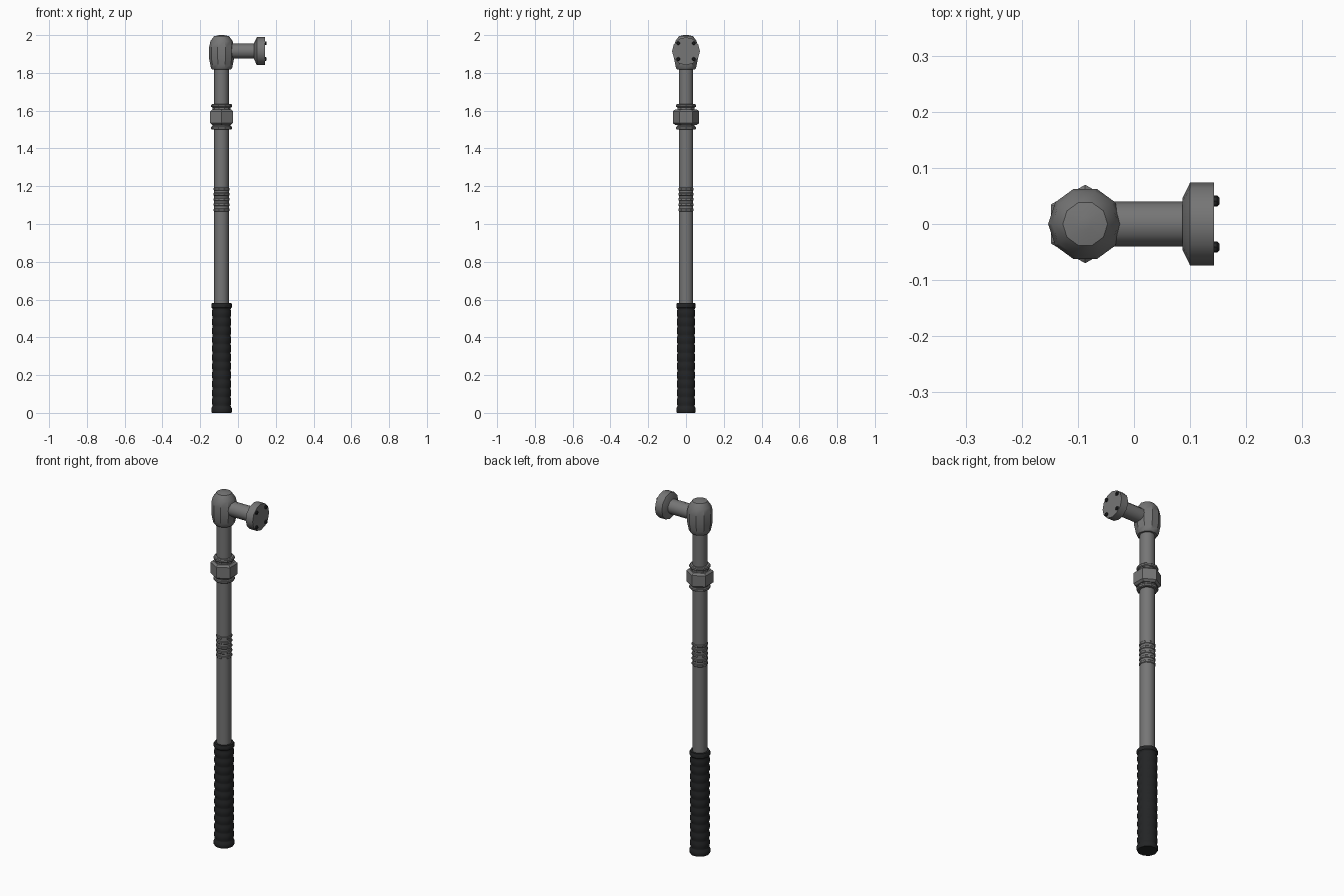
import bpy, math
from mathutils import Matrix, Vector

default = bpy.data.objects.get("Cube")
if default:
    bpy.data.objects.remove(default, do_unlink=True)


def make_material(name, r, g, b):
    mat = bpy.data.materials.new(name)
    mat.use_nodes = True
    mat.diffuse_color = (r, g, b, 1)
    mat.node_tree.nodes["Principled BSDF"].inputs["Base Color"].default_value = (r, g, b, 1)
    return mat


steel = make_material("grey steel", 0.18, 0.18, 0.18)
rubber = make_material("black rubber", 0.017, 0.018, 0.019)

POLE_X = -0.087
UPRIGHT = Matrix.Translation((POLE_X, 0, 0))
ARM_Z = 1.915
SIDEWAYS = Matrix.Translation((0, 0, ARM_Z)) @ Matrix.Rotation(math.pi / 2, 4, "Y")


def lathe(name, profile, mat, sides=10, place=UPRIGHT, turn=0.0, angle=35):
    """Closed solid of revolution from (radius, height) pairs."""
    verts, faces = [], []
    for r, h in profile:
        for i in range(sides):
            a = turn + math.tau * i / sides
            verts.append(place @ Vector((r * math.cos(a), r * math.sin(a), h)))
    for j in range(len(profile) - 1):
        for i in range(sides):
            k = (i + 1) % sides
            a, b = j * sides, (j + 1) * sides
            faces.append((a + i, a + k, b + k, b + i))
    faces.append(tuple(reversed(range(sides))))
    faces.append(tuple(range(len(verts) - sides, len(verts))))
    mesh = bpy.data.meshes.new(name)
    mesh.from_pydata(verts, [], faces)
    mesh.materials.append(mat)
    obj = bpy.data.objects.new(name, mesh)
    bpy.context.collection.objects.link(obj)
    bpy.ops.object.select_all(action="DESELECT")
    obj.select_set(True)
    bpy.context.view_layer.objects.active = obj
    bpy.ops.object.shade_smooth_by_angle(angle=math.radians(angle))
    return obj


# Ribbed rubber grip with a flange at each end
grip = [(0.051, 0), (0.054, 0.006), (0.054, 0.026), (0.049, 0.033)]
ribs = 11
pitch = (0.55 - 0.035) / ribs
for i in range(ribs):
    z = 0.035 + i * pitch
    grip += [(0.048, z + pitch * 0.1), (0.051, z + pitch * 0.3),
             (0.051, z + pitch * 0.75), (0.048, z + pitch * 0.95)]
grip += [(0.049, 0.552), (0.054, 0.558), (0.054, 0.575), (0.051, 0.581)]
lathe("grip", grip, rubber)

# Pole and its raised rings
lathe("pole", [(0.039, 0.56), (0.039, 1.84)], steel, angle=40)
for i in range(5):
    z = 1.075 + i * 0.0275
    lathe(f"pole_ring_{i + 1}", [(0.038, z - 0.009), (0.042, z - 0.005),
                                 (0.042, z + 0.005), (0.038, z + 0.009)], steel)

# Hexagonal coupling nut between two collars
lathe("coupling_nut", [(0.058, 1.525), (0.07, 1.535), (0.07, 1.596), (0.058, 1.606)],
      steel, sides=6, turn=math.pi / 2)
lathe("coupling_sleeve", [(0.047, 1.505), (0.047, 1.63)], steel)
for name, z in (("lower_collar", 1.509), ("upper_collar", 1.626)):
    lathe(name, [(0.05, z - 0.009), (0.055, z - 0.005),
                 (0.055, z + 0.005), (0.05, z + 0.009)], steel)

# Domed elbow head
lathe("head", [(0.05, 1.818), (0.056, 1.826), (0.06, 1.845), (0.066, 1.875),
               (0.066, 1.935), (0.059, 1.968), (0.04, 1.994), (0.012, 2.0)], steel)

# Side arm and end flange
lathe("arm", [(0.04, POLE_X), (0.04, 0.095)], steel, sides=12, place=SIDEWAYS)
lathe("flange", [(0.045, 0.086), (0.074, 0.1), (0.074, 0.143)],
      steel, sides=12, place=SIDEWAYS)

# Four flange bolts
for y in (-0.041, 0.041):
    for z in (-0.042, 0.042):
        spot = Matrix.Translation((0, y, z)) @ SIDEWAYS
        side = "left" if y > 0 else "right"
        level = "upper" if z > 0 else "lower"
        lathe(f"{level}_{side}_bolt", [(0.01, 0.138), (0.01, 0.148), (0.006, 0.152)],
              rubber, sides=8, place=spot)
